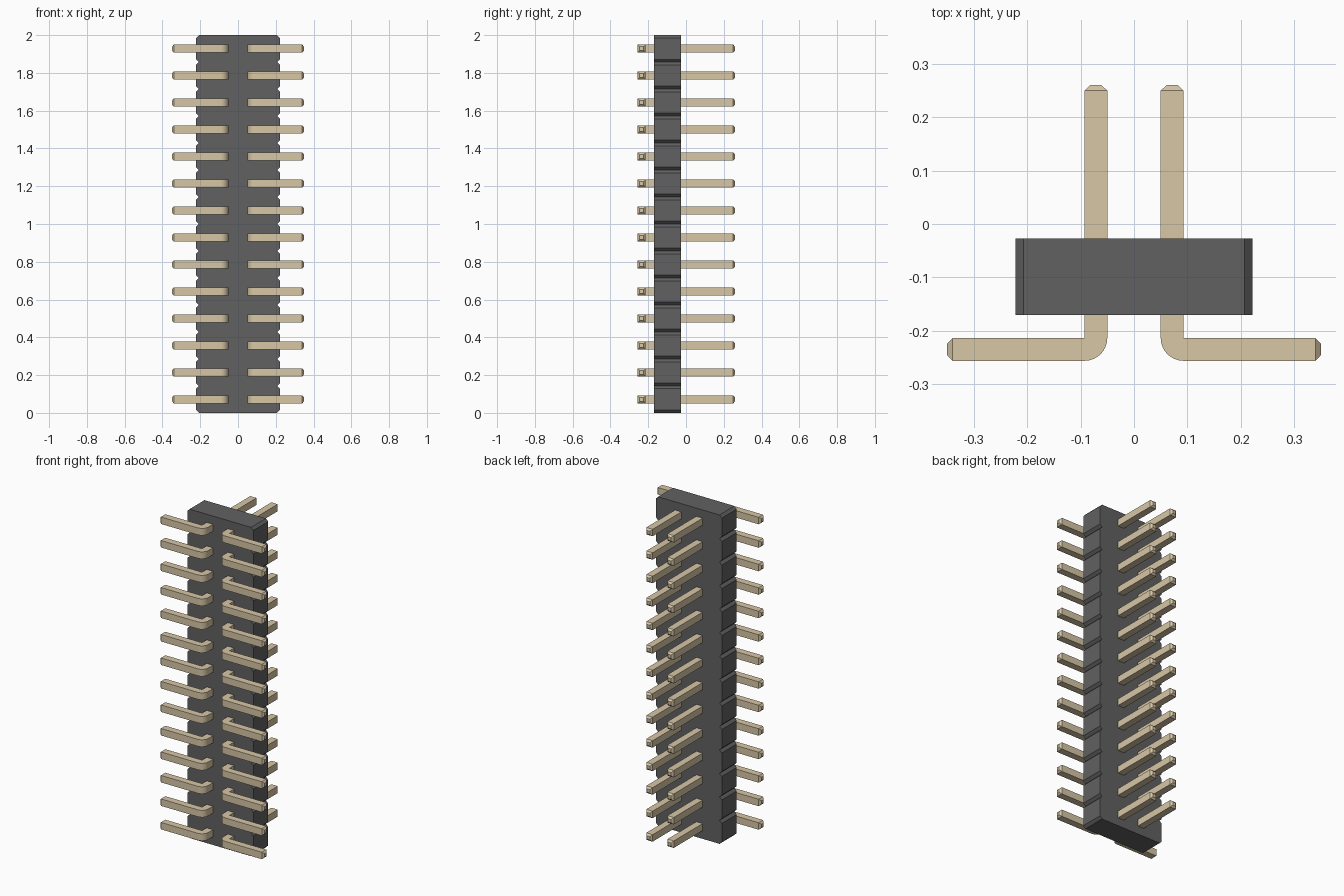
import bpy, bmesh, math

if "Cube" in bpy.data.objects:
    bpy.data.objects.remove(bpy.data.objects["Cube"])

ROWS = 14
PITCH = 2.0 / ROWS


def material(name, color):
    m = bpy.data.materials.new(name)
    m.diffuse_color = (*color, 1)
    m.use_nodes = True
    m.node_tree.nodes["Principled BSDF"].inputs["Base Color"].default_value = m.diffuse_color
    return m


def finish(name, bm, mat):
    bmesh.ops.remove_doubles(bm, verts=bm.verts, dist=1e-5)
    bmesh.ops.recalc_face_normals(bm, faces=bm.faces)
    mesh = bpy.data.meshes.new(name)
    bm.to_mesh(mesh)
    bm.free()
    mesh.materials.append(mat)
    ob = bpy.data.objects.new(name, mesh)
    bpy.context.collection.objects.link(ob)
    return ob


dark = material("dark_plastic", (0.12, 0.12, 0.12))
metal = material("pale_gold", (0.68, 0.57, 0.38))

# Housing: notched outline in the xz plane, extruded along y
HALF_W, CH = 0.222, 0.015
side = []
for i in range(ROWS):
    z0, z1 = i * PITCH, (i + 1) * PITCH
    if i == 0:
        side.append((HALF_W - CH, z0))
    side += [(HALF_W, z0 + CH), (HALF_W, z1 - CH), (HALF_W - CH, z1)]
outline = side + [(-x, z) for x, z in reversed(side)]
bm = bmesh.new()
face = bm.faces.new([bm.verts.new((x, -0.17, z)) for x, z in outline])
ext = bmesh.ops.extrude_face_region(bm, geom=[face])
bmesh.ops.translate(bm, vec=(0, 0.143, 0),
                    verts=[v for v in ext["geom"] if isinstance(v, bmesh.types.BMVert)])
finish("housing", bm, dark)

# Bent pin: square sections from the upright tip, round the bend, to the foot tip
T = 0.0425                    # pin thickness
IX, IY = 0.0925, -0.2135      # inner corner of the bend
TIP, TAPER = 0.0105, 0.011
h = T / 2
sections = [  # (outer point, inner point, half height)
    ((IX - T + TAPER, 0.26), (IX - TAPER, 0.26), h - TAPER),
    ((IX - T, 0.26 - TIP), (IX, 0.26 - TIP), h),
]
for k in range(9):
    a = math.pi + k / 8 * math.pi / 2
    sections.append(((IX + T * math.cos(a), IY + T * math.sin(a)), (IX, IY), h))
sections += [
    ((0.35 - TIP, IY - T), (0.35 - TIP, IY), h),
    ((0.35, IY - T + TAPER), (0.35, IY - TAPER), h - TAPER),
]
bm = bmesh.new()
rings = []
for o, n, hz in sections:
    rings.append([bm.verts.new((p[0], p[1], PITCH / 2 + s * hz))
                  for p, s in ((o, -1), (n, -1), (n, 1), (o, 1))])
for a, b in zip(rings, rings[1:]):
    for j in range(4):
        k = (j + 1) % 4
        quad = (a[j], a[k], b[k], b[j])
        # the inner side has no width within the bend
        if j == 1 and (a[j].co - b[j].co).length < 1e-6:
            continue
        bm.faces.new(quad)
bm.faces.new(rings[0])
bm.faces.new(rings[-1])
pins = finish("pins", bm, metal)

bpy.context.view_layer.objects.active = pins
pins.select_set(True)
bpy.ops.object.shade_smooth_by_angle(angle=math.radians(25))

# Second column by mirroring, then stack the rows
mirror = pins.modifiers.new("columns", 'MIRROR')
mirror.use_axis = (True, False, False)
mirror.use_mirror_merge = False
rows = pins.modifiers.new("rows", 'ARRAY')
rows.count = ROWS
rows.use_relative_offset = False
rows.use_constant_offset = True
rows.constant_offset_displace = (0, 0, PITCH)
